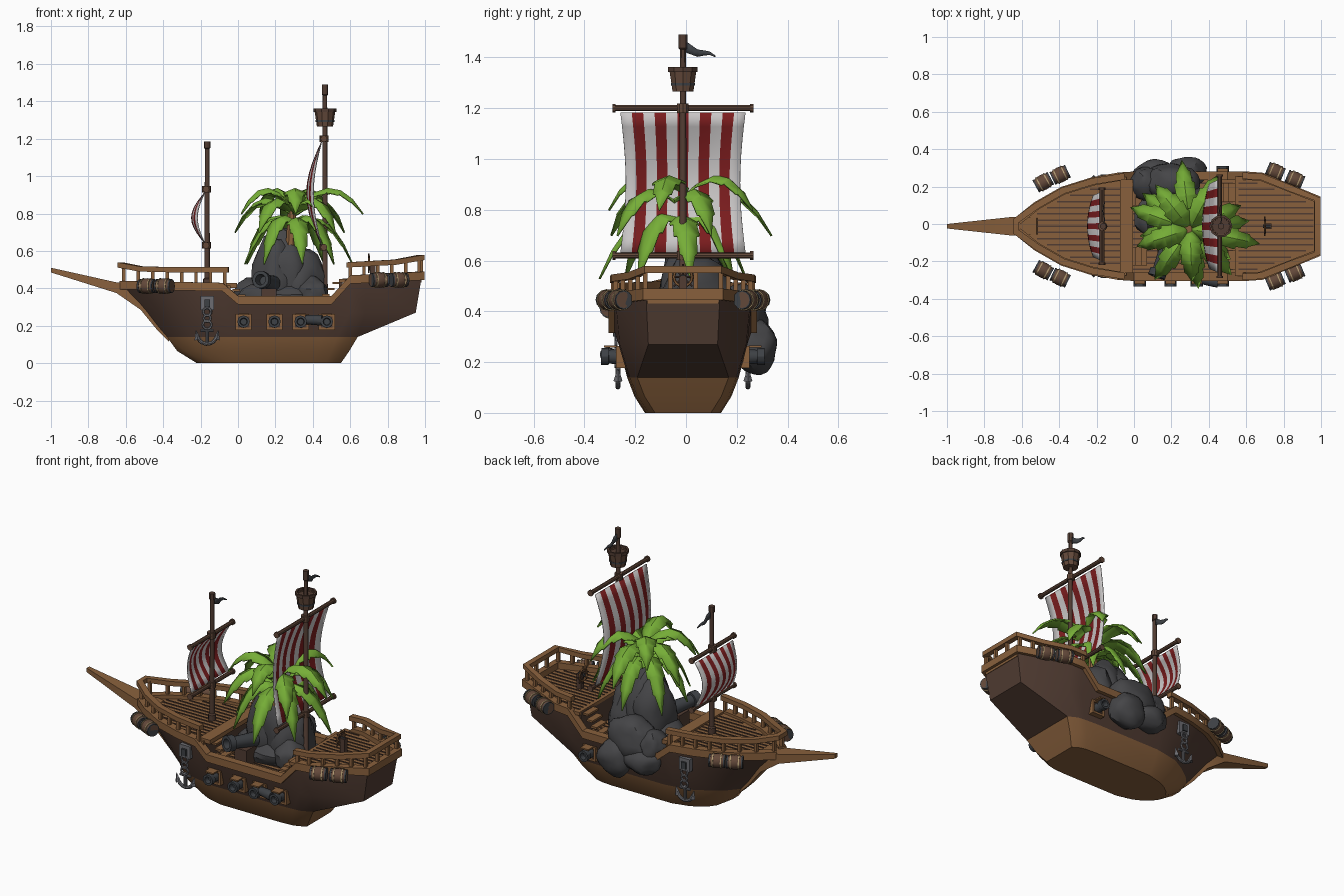
import bpy, bmesh, math
from mathutils import Vector, Matrix, noise

if "Cube" in bpy.data.objects:
    bpy.data.objects.remove(bpy.data.objects["Cube"])

def material(name, rgb):
    m = bpy.data.materials.new(name)
    m.diffuse_color = (*rgb, 1)
    m.use_nodes = True
    m.node_tree.nodes["Principled BSDF"].inputs["Base Color"].default_value = m.diffuse_color
    return m

TRIM = material("warm_wood", (.25, .118, .046))
MID = material("mid_wood", (.125, .066, .042))
HULL = material("dark_wood", (.082, .045, .032))
WHITE = material("sail_white", (.6, .58, .58))
RED = material("sail_red", (.2, .012, .013))
GREEN = material("leaf_green", (.18, .42, .038))
ROCK = material("rock_grey", (.06, .06, .064))
METAL = material("anchor_grey", (.15, .15, .165))
IRON = material("cannon_iron", (.048, .053, .06))
TAN = material("barrel_tan", (.42, .31, .16))

def mesh(name, verts, faces, *mats):
    me = bpy.data.meshes.new(name)
    me.from_pydata([tuple(v) for v in verts], [], faces)
    bm = bmesh.new(); bm.from_mesh(me)
    bmesh.ops.recalc_face_normals(bm, faces=bm.faces)
    bm.to_mesh(me); bm.free()
    for m in mats:
        me.materials.append(m)
    ob = bpy.data.objects.new(name, me)
    bpy.context.collection.objects.link(ob)
    return ob

BOXF = [(0, 1, 3, 2), (4, 5, 7, 6), (0, 1, 5, 4), (2, 3, 7, 6), (0, 2, 6, 4), (1, 3, 7, 5)]
def box(name, c, s, mat):
    vs = [(c[0] + i*s[0]/2, c[1] + j*s[1]/2, c[2] + k*s[2]/2) for i in (-1, 1) for j in (-1, 1) for k in (-1, 1)]
    return mesh(name, vs, BOXF, mat)

def tube(name, p, q, profile, mat, n=12):
    """Round part from p to q; profile is a list of (fraction, radius)."""
    p, q = Vector(p), Vector(q)
    rot = (q - p).to_track_quat('Z', 'Y')
    vs = [p + (q - p)*t + rot @ Vector((r*math.cos(a*math.tau/n), r*math.sin(a*math.tau/n), 0))
          for t, r in profile for a in range(n)]
    fs = [(k*n + a, k*n + (a+1) % n, (k+1)*n + (a+1) % n, (k+1)*n + a) for k in range(len(profile)-1) for a in range(n)]
    fs += [tuple(range(n)), tuple(range(len(vs)-n, len(vs)))]
    return mesh(name, vs, fs, mat)

def rod(name, p, q, r, mat, n=10):
    return tube(name, p, q, [(0, r), (1, r)], mat, n)

def beam(name, ring, mat):
    """Skin over a run of four-point sections."""
    n = len(ring)
    fs = [(i+k, i+(k+1) % 4, i+4+(k+1) % 4, i+4+k) for i in range(0, n-4, 4) for k in range(4)]
    return mesh(name, ring, fs + [(0, 1, 2, 3), (n-4, n-3, n-2, n-1)], mat)

def ribbon(name, path, w, h, mat):
    vs = []
    for i, p in enumerate(path):
        d = Vector(path[min(i+1, len(path)-1)]) - Vector(path[max(i-1, 0)])
        nrm = Vector((-d.y, d.x, 0)).normalized()*w/2
        vs += [Vector(p) + nrm*a + Vector((0, 0, b*h/2)) for a, b in ((1, 1), (1, -1), (-1, -1), (-1, 1))]
    return beam(name, vs, mat)

def lerp(table, x):
    for (a, u), (b, v) in zip(table, table[1:]):
        if x <= b:
            return u + (v-u)*max(0, (x-a)/(b-a))
    return table[-1][1]

# Hull: outlines stacked from keel to sheer
X3 = [-.62, -.52, -.38, -.22, -.08, 0, .5, .6, .68, .98]
W3 = [.03, .11, .19, .24, .265, .27, .27, .27, .265, .145]
X2 = [-.49, -.42, -.31, -.19, -.07, 0, .5, .6, .68, .95]
X1 = [-.38, -.33, -.25, -.16, -.06, 0, .45, .53, .58, .64]
W1 = [.02, .08, .14, .19, .21, .22, .22, .215, .21, .18]
X0 = [-.22, -.19, -.15, -.1, -.04, 0, .4, .47, .51, .55]
W0 = [.03, .07, .1, .125, .14, .15, .15, .145, .135, .11]
XM = [(a+b)/2 - d for a, b, d in zip(X0, X1, [.025, .025, .02, .01, 0, 0, 0, 0, 0, 0])]
WM = [(a+b)/2 + .006 for a, b in zip(W0, W1)]
sheer = [(-.62, .40), (-.08, .39), (0, .32), (.52, .32), (.6, .43), (.98, .45)]
width = list(zip(X3, W3))
levels = [(X0, W0, 0), (XM, WM, .065), (X1, W1, .14), (X2, [w*.94 for w in W3], .27), (X3, W3, None)]
N = 2*len(X3)
hv = []
for xs, ws, z in levels:
    half = [(x, w, lerp(sheer, x) if z is None else z) for x, w in zip(xs, ws)]
    hv += half + [(x, -w, h) for x, w, h in reversed(half)]
hf = [(k*N+i, k*N+(i+1) % N, (k+1)*N+(i+1) % N, (k+1)*N+i) for k in range(4) for i in range(N)]
hull = mesh("hull", hv, hf + [tuple(range(N))], HULL, TRIM)
for p in hull.data.polygons:
    p.material_index = 1 if p.center.z < .12 else 0

# Gunwale band round the whole edge
side = [(x, w, lerp(sheer, x) + .017) for x, w in width]
ribbon("gunwale", side + [(x, -y, z) for x, y, z in reversed(side)], .045, .045, TRIM)

# Decks with dark plank seams
def deck(name, x0, x1, z, inset):
    xs = [x0] + [x for x in X3 if x0 < x < x1] + [x1]
    pts = [(x, lerp(width, x)-inset) for x in xs]
    ring = pts + [(x, -y) for x, y in reversed(pts)]
    n = len(ring)
    mesh(name, [(x, y, z-h) for h in (0, .02) for x, y in ring],
         [tuple(range(n)), tuple(range(n, 2*n))] + [(i, (i+1) % n, n+(i+1) % n, n+i) for i in range(n)], TRIM)
    for j in range(-7, 8):
        ok = [x0+.02+(x1-x0-.04)*k/40 for k in range(41)]
        ok = [x for x in ok if lerp(width, x) > abs(j*.033)+.035]
        if ok:
            box(name + "_seam", ((ok[0]+ok[-1])/2, j*.033, z+.001), (ok[-1]-ok[0], .008, .005), HULL)

deck("fore_deck", -.62, -.04, .415, .005)
deck("main_deck", -.05, .55, .3, .022)
deck("rear_deck", .54, .98, .45, .005)
box("fore_bulkhead", (-.05, 0, .35), (.02, .5, .13), HULL)
box("rear_bulkhead", (.55, 0, .37), (.02, .5, .15), HULL)
box("fore_beam", (-.04, 0, .415), (.07, .5, .025), TRIM)
for s in (-1, 1):
    for k in range(4):
        box("stair_step", (.44+.028*k, s*.18, .33+.033*k), (.04, .1, .012), TRIM)
    for k in range(3):
        box("fore_step", (.05-.03*k, s*.16, .33+.03*k), (.04, .1, .012), TRIM)

# Railings
fz = [(-.63, .525), (-.5, .5), (-.05, .5)]
rz = [(.58, .525), (.84, .54), (.98, .565)]
fore = [(x, lerp(width, x), lerp(fz, x)) for x in (-.05, -.22, -.38, -.52, -.63)]
rear = [(x, lerp(width, x), lerp(rz, x)) for x in (.58, .68, .84, .98)]
for nm, path in (("fore_rail", fore), ("rear_rail", rear)):
    ribbon(nm, path + [(x, -y, z) for x, y, z in reversed(path)], .035, .028, TRIM)
for s in (-1, 1):
    for x0, x1, n, tab in ((-.61, -.07, 8, fz), (.6, .97, 6, rz)):
        for k in range(n):
            x = x0 + (x1-x0)*k/(n-1)
            b, t = lerp(sheer, x)+.02, lerp(tab, x)
            box("rail_post", (x, s*lerp(width, x), (b+t)/2), (.018, .018, t-b), TRIM)
for y in (-.05, .05):
    box("stern_post", (.98, y, .51), (.018, .018, .1), TRIM)

# Bowsprit tapering into the stem
bow = [(-1, .012, .485, .51), (-.65, .05, .375, .432), (-.52, .045, .285, .42), (-.43, .026, .175, .26), (-.37, .022, .115, .18)]
beam("bowsprit", [(x, a*w, z) for x, w, lo, hi in bow for a, z in ((-1, lo), (1, lo), (1, hi), (-1, hi))], TRIM)

# Masts, yards, striped sails and pennants
def rig(tag, x, z0, z1, lo, hi, half, bulge):
    tube(tag + "_mast", (x, 0, z0), (x, 0, z1), [(0, .022), (.05, .022), (.06, .015), (.95, .012), (.955, .017), (1, .017)], HULL)
    for z in (lo, hi):
        rod(tag + "_yard", (x-.006, -half, z), (x-.006, half, z), .0125, MID)
        rod(tag + "_mast_ring", (x-.004, 0, z-.018), (x-.004, 0, z+.018), .024, MID)
        for s in (-1, 1):
            rod(tag + "_yard_cap", (x-.006, s*half, z), (x-.006, s*(half+.012), z), .018, MID)
    rows, cols, vs = 10, 11, []
    for r in range(rows+1):
        b = math.sin(math.pi*r/rows)
        for c in range(cols+1):
            u = 2*c/cols - 1
            vs.append((x-.016-bulge*b*(1-.45*u*u), u*half*.93*(1-.09*b), lo+.012+(hi-lo-.03)*r/rows))
    fs = [(r*12+c, r*12+c+1, r*12+c+13, r*12+c+12) for r in range(rows) for c in range(cols)]
    sail = mesh(tag + "_sail", vs, fs, WHITE, RED)
    for i, p in enumerate(sail.data.polygons):
        p.material_index = (i % cols) % 2
    sail.modifiers.new("thickness", 'SOLIDIFY').thickness = .005
    fl = [(x+.006*math.sin(k*1.5), .012+.023*k, z1-.055-.006*k+.006*math.cos(k*1.6)+a*(.022-.0038*k)) for k in range(6) for a in (-1, 1)]
    f = mesh(tag + "_pennant", fl, [(2*k, 2*k+1, 2*k+3, 2*k+2) for k in range(5)], IRON)
    f.modifiers.new("thickness", 'SOLIDIFY').thickness = .005

rig("front", -.165, .41, 1.185, .63, .93, .195, .07)
rig("main", .465, .3, 1.49, .62, 1.2, .265, .08)

# Lookout basket
tube("lookout_basket", (.465, 0, 1.265), (.465, 0, 1.35), [(0, .043), (1, .056), (1, .047), (.15, .037)], MID, 10)
tube("basket_rim", (.465, 0, 1.343), (.465, 0, 1.362), [(0, .061), (1, .061), (1, .05), (0, .05)], HULL, 10)
rod("basket_hoop", (.465, 0, 1.29), (.465, 0, 1.3), .05, IRON)

# Barrels lashed outside the rails
def barrel(c, ang):
    d = Vector((math.cos(ang), math.sin(ang), 0))*.046
    c = Vector(c)
    tube("barrel", c-d, c+d, [(0, .032), (.25, .039), (.5, .042), (.75, .039), (1, .032)], MID)
    for t, w, m in ((-.9, .1, IRON), (-.5, .07, TAN), (.5, .07, TAN), (.9, .1, IRON)):
        rod("barrel_band", c+d*(t-w), c+d*(t+w), .0445 - .009*t*t, m, 12)
for s in (-1, 1):
    for x, y, z, a in ((-.485, .235, .412, .5), (-.395, .275, .412, .45), (.755, .292, .445, -.4), (.86, .25, .445, -.4)):
        barrel((x, s*y, z), s*a)

# Gun ports
def gun(x, s):
    box("port_recess", (x, s*.24, .22), (.07, .03, .07), HULL)
    box("port_lid", (x, s*.285, .262), (.055, .05, .008), TRIM)
    for d in (-.037, .037):
        box("port_frame_side", (x+d, s*.243, .22), (.013, .04, .087), TRIM)
        box("port_frame_bar", (x, s*.243, .22+d), (.087, .04, .013), TRIM)
    tube("port_cannon", (x, s*.22, .22), (x, s*.322, .222), [(0, .032), (.7, .027), (.71, .033), (1, .033), (1, .02), (.7, .017)], IRON)
for x in (.03, .195, .335, .475):
    gun(x, -1)
gun(.475, 1)
tube("side_barrel", (.36, -.285, .232), (.45, -.3, .23), [(0, .024), (.7, .028), (1, .028)], IRON)
tube("deck_cannon", (.19, -.08, .425), (.12, -.27, .447), [(0, .03), (.05, .042), (.8, .034), (.81, .047), (1, .047), (1, .029), (.7, .025)], IRON, 14)
box("cannon_carriage", (.165, -.15, .35), (.08, .1, .1), HULL)

# Anchors
for s in (-1, 1):
    x, y = -.165, s*.256
    box("anchor_plate", (x, s*.25, .322), (.072, .03, .076), METAL)
    box("anchor_hook", (x, s*.266, .32), (.03, .02, .04), IRON)
    for z, r in ((.275, .021), (.24, .018), (.205, .023)):
        bpy.ops.mesh.primitive_torus_add(major_radius=r, minor_radius=.007, major_segments=12, minor_segments=6, location=(x, s*.264, z), rotation=(math.pi/2, 0, 0))
        bpy.context.object.name = "anchor_link"
        bpy.context.object.data.materials.append(METAL)
    rod("anchor_shank", (x, y, .19), (x, y, .1), .01, METAL)
    rod("anchor_stock", (x-.035, y, .175), (x+.035, y, .175), .008, METAL)
    arc = [(x+.055*math.sin(a), y, .157-.055*math.cos(a)) for a in [(-1.35+.45*k) for k in range(7)]]
    for p, q in zip(arc, arc[1:]):
        rod("anchor_arm", p, q, .01, METAL, 8)
    for p, d in ((arc[0], -1), (arc[-1], 1)):
        tube("anchor_fluke", (p[0]-d*.004, y, p[2]-.02), (p[0]+d*.006, y, p[2]+.03), [(0, .018), (1, .002)], METAL, 4)

# Rock outcrop breaking through the far side
def rock(c, s, seed):
    bm = bmesh.new()
    bmesh.ops.create_icosphere(bm, subdivisions=3, radius=1)
    for v in bm.verts:
        v.co *= 1 + .2*noise.noise(v.co*1.6 + Vector((seed*7.3, seed, 0)))
        v.co = Vector((v.co.x*s[0], v.co.y*s[1], v.co.z*s[2])) + Vector(c)
    me = bpy.data.meshes.new("rock"); bm.to_mesh(me); bm.free()
    me.materials.append(ROCK)
    bpy.context.collection.objects.link(bpy.data.objects.new("rock", me))
for i, (c, s) in enumerate((((.2, .04, .46), (.12, .14, .22)), ((.34, .05, .42), (.12, .14, .2)), ((.23, .04, .34), (.22, .18, .1)),
                            ((.2, .23, .37), (.16, .11, .13)), ((.28, .285, .26), (.11, .09, .11)), ((.11, .27, .28), (.12, .08, .08)),
                            ((.06, .23, .36), (.08, .09, .1)), ((.4, -.05, .37), (.08, .1, .09)), ((.26, .04, .46), (.12, .13, .24)))):
    rock(c, s, i+1)

# Palm: trunk and two tiers of broad, notched, drooping fronds
tube("palm_trunk", (.28, -.01, .5), (.29, -.015, .85), [(0, .035), (.5, .028), (1, .022)], TRIM, 8)
outline = [(0, .25), (.1, .55), (.25, .95), (.27, .78), (.45, 1), (.47, .78), (.64, .88), (.66, .66), (.82, .6), (.84, .44), (1, .03)]
def frond(deg, z0, length, rise, drop, wide):
    rot, vs, n = Matrix.Rotation(math.radians(deg), 3, 'Z'), [], len(outline)
    for s, w in outline:
        w *= wide
        for a in (-1, 0, 1):
            p = rot @ Vector((length*s*(1.1-.1*s), a*w, rise*s-drop*s**2.2-(.4*w if a else 0)))
            vs.append(p + Vector((.3, -.015, z0)))
    fs = [(3*i+k, 3*i+k+1, 3*i+k+4, 3*i+k+3) for i in range(n-1) for k in (0, 1)]
    mesh("palm_frond", vs, fs, GREEN).modifiers.new("thickness", 'SOLIDIFY').thickness = .008
upper = [(97, .37), (62, .33), (25, .3), (-12, .38), (-48, .33), (-88, .28), (-125, .33), (-162, .3), (160, .34), (128, .3)]
for k, (deg, length) in enumerate(upper):
    hi = k % 2
    frond(deg, .8 + .03*hi, length, .36 + .04*hi, .46 - .03*hi, .065)
for k in range(8):
    frond(k*45 + 8, .75, .27 + .05*(k % 3 == 0), .2 + .05*(k % 2), .42 + .05*(k % 2), .06)

# Steering wheel
box("wheel_stand", (.72, 0, .49), (.03, .03, .1), HULL)
rod("wheel_axle", (.69, 0, .535), (.73, 0, .535), .009, IRON)
bpy.ops.mesh.primitive_torus_add(major_radius=.036, minor_radius=.006, major_segments=16, minor_segments=6, location=(.7, 0, .535), rotation=(0, math.pi/2, 0))
bpy.context.object.name = "wheel_rim"
bpy.context.object.data.materials.append(TRIM)
for k in range(4):
    d = Vector((0, math.cos(k*math.pi/4), math.sin(k*math.pi/4)))*.052
    rod("wheel_spoke", Vector((.7, 0, .535))-d, Vector((.7, 0, .535))+d, .004, HULL, 6)

# Centre the whole ship and shade round parts smooth
for ob in bpy.data.objects:
    ob.location.y -= .012
    ob.select_set(True)
bpy.context.view_layer.objects.active = hull
bpy.ops.object.shade_smooth_by_angle()
